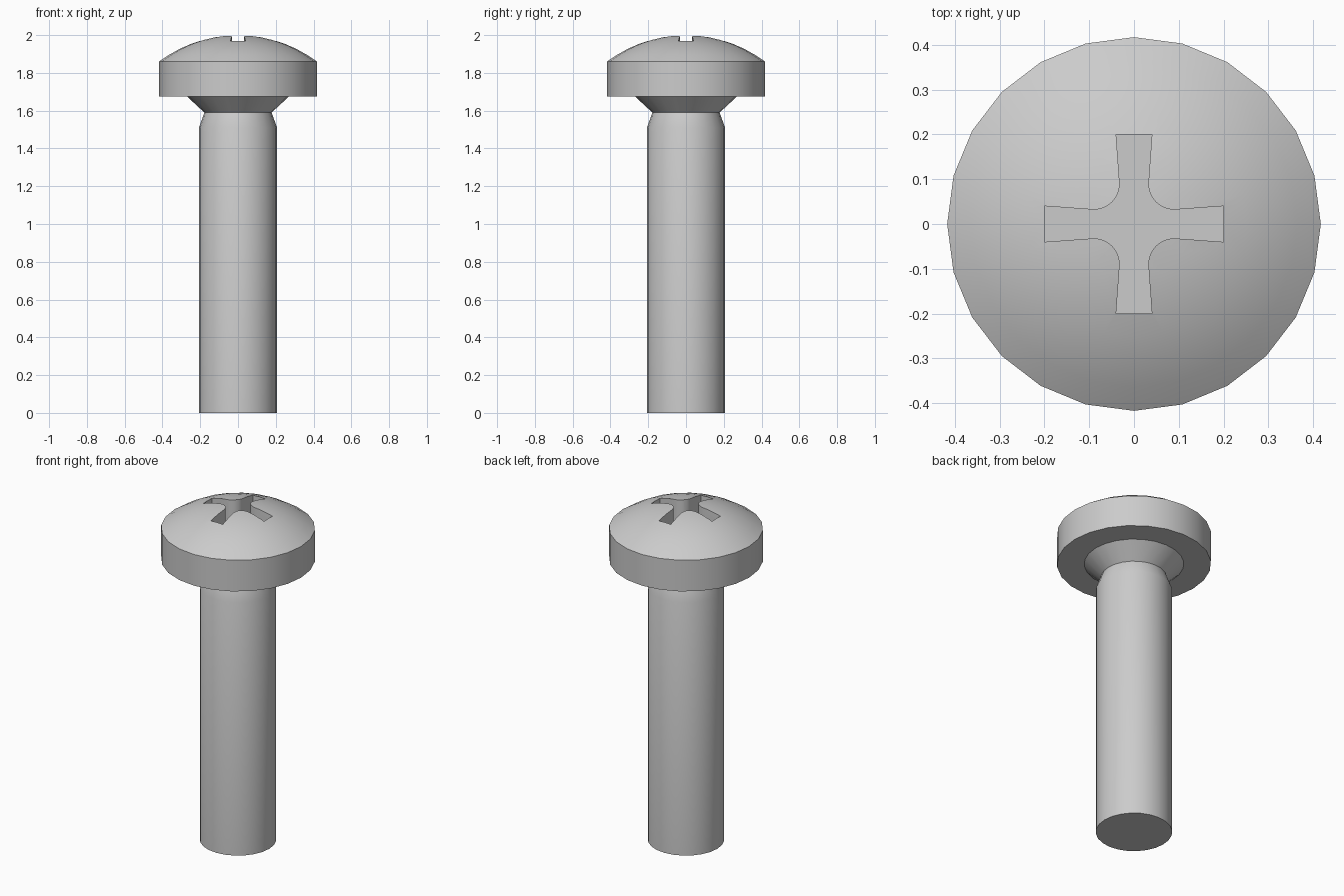
import bpy, bmesh, math

if "Cube" in bpy.data.objects:
    bpy.data.objects.remove(bpy.data.objects["Cube"])

SIDES = 24
steel = bpy.data.materials.new("grey steel")
steel.diffuse_color = (0.6, 0.6, 0.6, 1)
steel.use_nodes = True
steel.node_tree.nodes["Principled BSDF"].inputs["Base Color"].default_value = steel.diffuse_color


def finish(name, bm):
    bmesh.ops.recalc_face_normals(bm, faces=bm.faces)
    mesh = bpy.data.meshes.new(name)
    bm.to_mesh(mesh)
    bm.free()
    mesh.materials.append(steel)
    ob = bpy.data.objects.new(name, mesh)
    bpy.context.collection.objects.link(ob)
    return ob


def lathe(name, profile):
    """Revolve (radius, z) points around the z axis."""
    bm = bmesh.new()
    verts = [bm.verts.new((r, 0, z)) for r, z in profile]
    edges = [bm.edges.new(pair) for pair in zip(verts, verts[1:])]
    bmesh.ops.spin(bm, geom=verts + edges, cent=(0, 0, 0), axis=(0, 0, 1),
                   angle=math.tau, steps=SIDES, use_duplicate=False)
    bmesh.ops.remove_doubles(bm, verts=bm.verts, dist=1e-4)
    return finish(name, bm)


def select_only(ob):
    bpy.ops.object.select_all(action='DESELECT')
    ob.select_set(True)
    bpy.context.view_layer.objects.active = ob


# Shank with tapered neck, open where it joins the head
shank = lathe("shank", [(0, 0), (0.207, 0), (0.207, 1.51), (0.178, 1.59)])

# Head: conical underside, straight rim and spherical dome
R, rim, rim_z = 0.69, 0.417, 1.861
dome_angle = math.asin(rim / R)
dome = []
for i in range(1, 8):
    a = dome_angle * (1 - i / 7)
    dome.append((R * math.sin(a), 2 - R * (1 - math.cos(a))))
head = lathe("head", [(0, 1.59), (0.178, 1.59), (0.27, 1.675),
                      (rim, 1.675), (rim, rim_z)] + dome)

# Cross-shaped recess: flared arms joined by rounded inner corners
bm = bmesh.new()
quarter = [(0.2, 0.04)]
for i in range(9):
    a = math.radians(270 - 90 * i / 8)
    quarter.append((0.09 + 0.058 * math.cos(a), 0.09 + 0.058 * math.sin(a)))
quarter.append((0.04, 0.2))
outline = []
for k in range(4):
    c, s = round(math.cos(k * math.pi / 2)), round(math.sin(k * math.pi / 2))
    outline += [bm.verts.new((x * c - y * s, x * s + y * c, 1.82))
                for x, y in quarter]
floor = bm.faces.new(outline)
top = bmesh.ops.extrude_face_region(bm, geom=[floor])
bmesh.ops.translate(bm, vec=(0, 0, 0.4),
                    verts=[g for g in top["geom"] if isinstance(g, bmesh.types.BMVert)])
cutter = finish("recess_cutter", bm)
cutter.hide_render = True

select_only(head)
cut = head.modifiers.new("recess", 'BOOLEAN')
cut.operation = 'DIFFERENCE'
cut.solver = 'EXACT'
cut.object = cutter
bpy.ops.object.modifier_apply(modifier=cut.name)
bpy.data.objects.remove(cutter)

# Smooth round surfaces, crisp edges
for ob in (shank, head):
    select_only(ob)
    bpy.ops.object.shade_smooth_by_angle(angle=math.radians(20))
